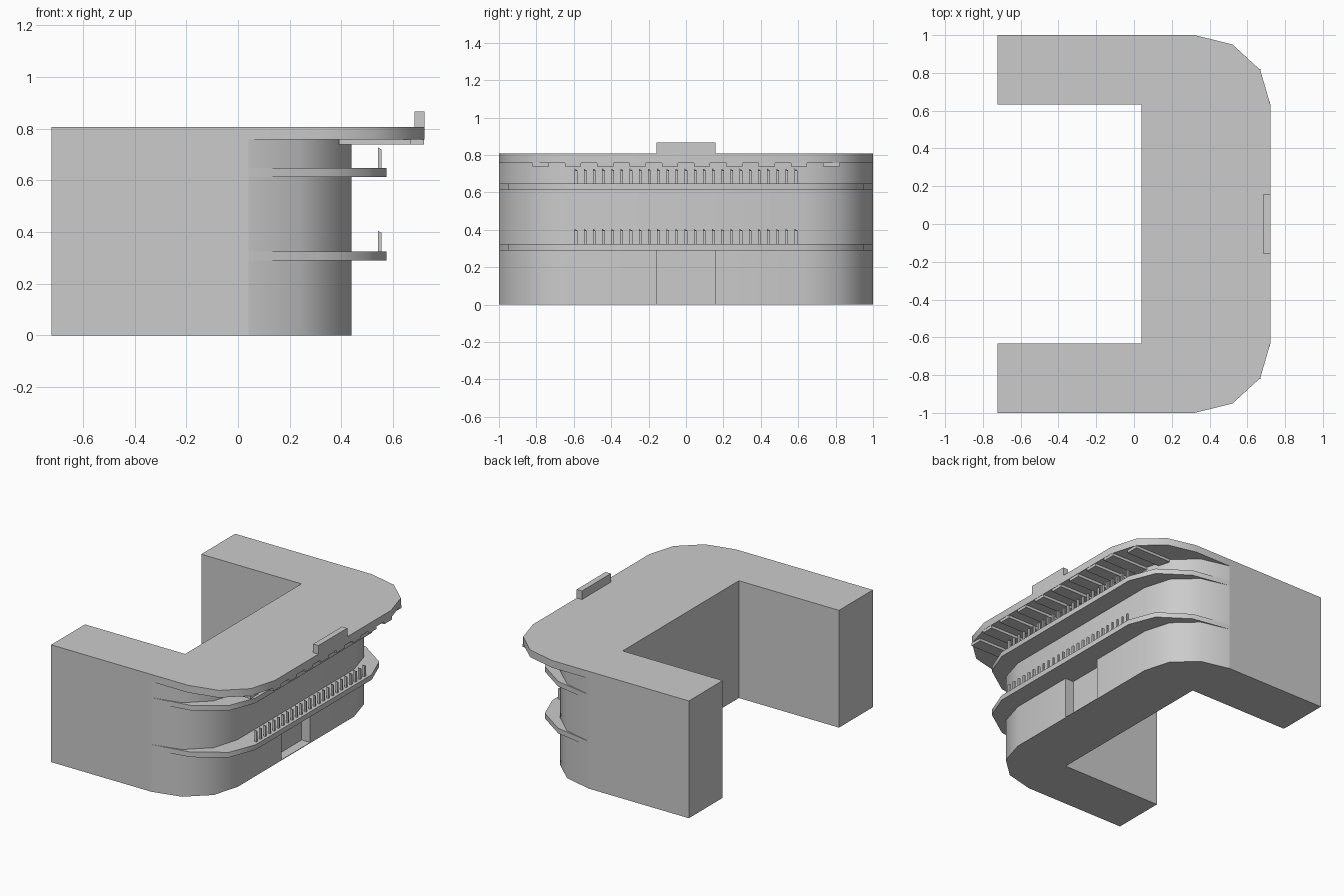
import bpy, bmesh, math

if "Cube" in bpy.data.objects:
    bpy.data.objects.remove(bpy.data.objects["Cube"])


def prism(name, pts, z0, z1, smooth=False):
    """Extrude a flat xy outline from z0 to z1."""
    bm = bmesh.new()
    face = bm.faces.new([bm.verts.new((x, y, z0)) for x, y in pts])
    res = bmesh.ops.extrude_face_region(bm, geom=[face])
    for v in res["geom"]:
        if isinstance(v, bmesh.types.BMVert):
            v.co.z = z1
    bmesh.ops.recalc_face_normals(bm, faces=bm.faces[:])
    me = bpy.data.meshes.new(name)
    bm.to_mesh(me)
    bm.free()
    ob = bpy.data.objects.new(name, me)
    bpy.context.collection.objects.link(ob)
    if smooth:
        bpy.ops.object.select_all(action='DESELECT')
        bpy.context.view_layer.objects.active = ob
        ob.select_set(True)
        bpy.ops.object.shade_smooth_by_angle(angle=math.radians(40))
    return ob


def box(name, x0, x1, y0, y1, z0, z1):
    return prism(name, [(x0, y0), (x1, y0), (x1, y1), (x0, y1)], z0, z1)


BACK, INNER, RY = 0.04, 0.632, 0.368


def outline(start, front, notch=()):
    """Block with two rounded front corners; notch points lie along the front."""
    def corner(s):
        return [(start + (front - start) * math.sin(math.radians(a)),
                 s * (INNER + RY * math.cos(math.radians(a)))) for a in (0, 30, 60, 90)]
    pts = [(BACK, -1)] if start > BACK else []
    pts += corner(-1) + list(notch) + corner(1)[::-1]
    if start > BACK:
        pts.append((BACK, 1))
    return pts


# Rear wings
for s, side in ((-1, "front"), (1, "rear")):
    y0, y1 = sorted((s * INNER, s))
    box(f"{side}_wing", -0.722, BACK, y0, y1, 0, 0.807)

# Curved facade with recessed entrance on the ground floor
D = 0.157
recess = [(0.44, -D), (0.375, -D), (0.375, D), (0.44, D)]
prism("ground_floor_wall", outline(BACK, 0.44, recess), 0, 0.3, True)
prism("upper_wall", outline(BACK, 0.44), 0.3, 0.757, True)
box("entrance_floor", 0.375, 0.44, -D, D, 0, 0.004)

# Overhanging roof and sign panel
prism("roof", outline(0.32, 0.722), 0.757, 0.807, True)
box("sign_panel", 0.682, 0.722, -D, D, 0.807, 0.866)

# Beams under the roof overhang
W = 1.64 / 19
for i in range(10):
    y = -0.82 + 2 * i * W
    tip = 0.67 if i in (0, 9) else 0.72
    box("roof_beam", 0.39, tip, y, y + W, 0.738, 0.757)

# Balcony slabs and pointed railing posts
for floor, z in (("lower", 0.29), ("upper", 0.612)):
    prism(f"{floor}_balcony", outline(BACK, 0.575), z, z + 0.035, True)
    for i in range(25):
        y = -0.588 + i * 0.049
        post = box(f"{floor}_railing_post", 0.542, 0.556, y - 0.007, y + 0.007,
                   z + 0.035, z + 0.106)
        bm = bmesh.new()
        bm.from_mesh(post.data)
        top = max(bm.faces, key=lambda f: f.calc_center_median().z)
        bmesh.ops.poke(bm, faces=[top], offset=0.0)
        max(bm.verts, key=lambda v: len(v.link_edges) == 4).co.z = z + 0.115
        bm.to_mesh(post.data)
        bm.free()
